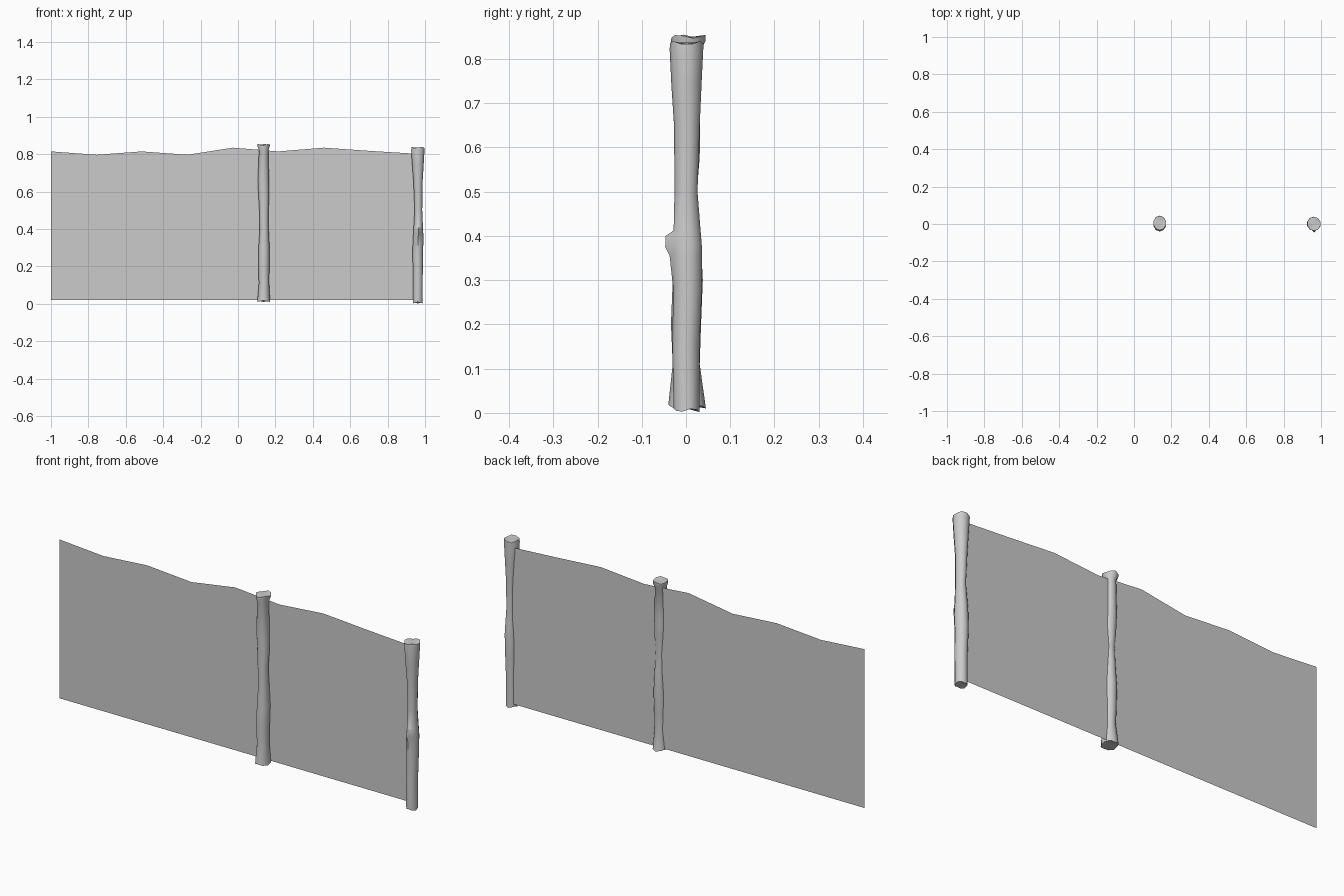
import bpy, math

SIDES = 10


def make_object(name, verts, faces):
    mesh = bpy.data.meshes.new(name)
    mesh.from_pydata(verts, [], faces)
    mesh.update()
    obj = bpy.data.objects.new(name, mesh)
    bpy.context.collection.objects.link(obj)
    return obj


def post(name, rings, wobble):
    """Rough log from rings of (z, x_min, x_max, y_min, y_max, knot bulge)."""
    verts, faces = [], []
    last = len(rings) - 1
    for r, (z, x0, x1, y0, y1, knot) in enumerate(rings):
        for i in range(SIDES):
            a = 2 * math.pi * i / SIDES - math.pi / 2
            # sawn ends are slightly uneven
            dz = wobble * math.sin(3 * a + r) if r in (0, last) else 0
            bulge = knot if i == 0 else 0
            verts.append(((x0 + x1) / 2 + (x1 - x0) / 2 * math.cos(a),
                          (y0 + y1) / 2 + (y1 - y0) / 2 * math.sin(a) - bulge,
                          z + dz))
    for r in range(last):
        for i in range(SIDES):
            j = (i + 1) % SIDES
            a, b = r * SIDES, (r + 1) * SIDES
            faces.append((a + i, a + j, b + j, b + i))
    # end caps as fans around a centre point
    for r, dz in ((0, 0.004), (last, -0.002)):
        z, x0, x1, y0, y1, _ = rings[r]
        c = len(verts)
        verts.append(((x0 + x1) / 2, (y0 + y1) / 2, z + dz))
        for i in range(SIDES):
            p, q = r * SIDES + i, r * SIDES + (i + 1) % SIDES
            faces.append((c, q, p) if r == 0 else (c, p, q))
    obj = make_object(name, verts, faces)
    bpy.ops.object.select_all(action='DESELECT')
    obj.select_set(True)
    bpy.context.view_layer.objects.active = obj
    bpy.ops.object.shade_smooth_by_angle(angle=math.radians(50))
    return obj


# Flat mesh panel with an uneven top edge
top = [0.815, 0.797, 0.815, 0.797, 0.835, 0.815, 0.835, 0.818, 0.803]
verts, faces = [], []
for i, z in enumerate(top):
    x = -1 + 1.945 * i / (len(top) - 1)
    verts += [(x, 0.018, 0.022), (x, 0.018, z)]
    if i:
        k = 2 * i
        faces.append((k - 2, k, k + 1, k - 1))
make_object("fence_panel", verts, faces)

# Middle post
post("middle_post", [
    (0.014, 0.102, 0.173, -0.040, 0.045, 0),
    (0.11, 0.110, 0.168, -0.030, 0.031, 0),
    (0.20, 0.107, 0.169, -0.034, 0.034, 0),
    (0.30, 0.108, 0.170, -0.030, 0.038, 0),
    (0.40, 0.115, 0.165, -0.025, 0.033, 0),
    (0.49, 0.113, 0.164, -0.025, 0.024, 0),
    (0.58, 0.108, 0.168, -0.024, 0.031, 0),
    (0.66, 0.104, 0.167, -0.026, 0.032, 0),
    (0.82, 0.111, 0.164, -0.029, 0.033, 0),
    (0.840, 0.103, 0.170, -0.034, 0.044, 0),
    (0.851, 0.103, 0.172, -0.033, 0.044, 0)], 0.004)

# Corner post with a knot on its front
post("corner_post", [
    (0.006, 0.934, 0.989, -0.028, 0.030, 0),
    (0.15, 0.934, 0.989, -0.031, 0.030, 0),
    (0.28, 0.932, 0.991, -0.029, 0.036, 0),
    (0.355, 0.934, 0.993, -0.032, 0.036, 0.005),
    (0.375, 0.936, 0.992, -0.030, 0.036, 0.017),
    (0.400, 0.937, 0.991, -0.029, 0.034, 0.017),
    (0.412, 0.938, 0.990, -0.028, 0.033, 0),
    (0.50, 0.943, 0.986, -0.026, 0.026, 0),
    (0.65, 0.937, 0.988, -0.027, 0.031, 0),
    (0.74, 0.930, 0.994, -0.033, 0.035, 0),
    (0.822, 0.924, 0.999, -0.037, 0.039, 0),
    (0.836, 0.926, 0.998, -0.036, 0.039, 0)], 0.004)
